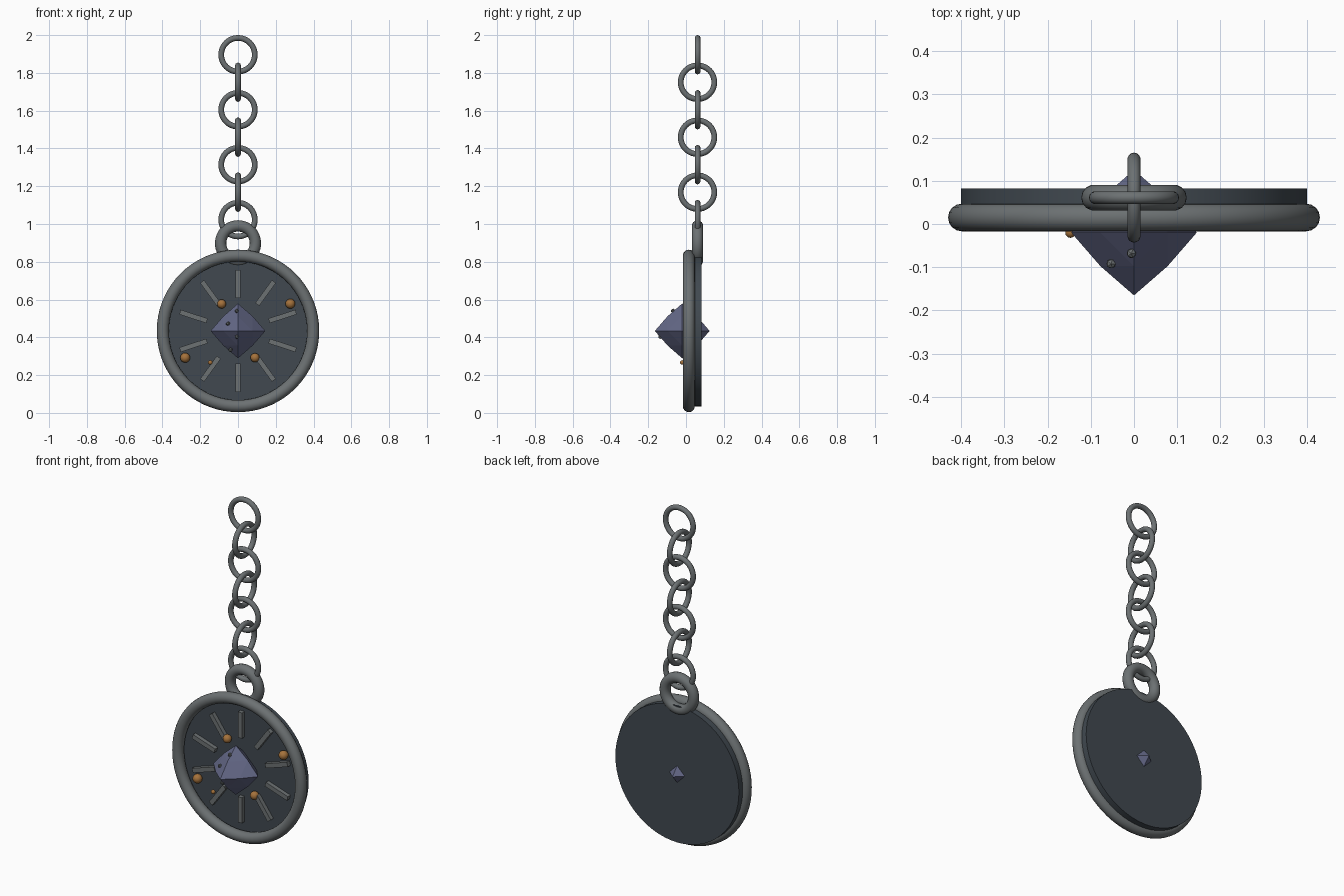
import bpy, bmesh, math
from mathutils import Vector

if "Cube" in bpy.data.objects:
    bpy.data.objects.remove(bpy.data.objects["Cube"])

CZ = 0.434      # height of the medallion centre
CY = 0.061      # depth of the chain and plate


def mat(name, col):
    m = bpy.data.materials.new(name)
    m.diffuse_color = (*col, 1)
    m.use_nodes = True
    m.node_tree.nodes["Principled BSDF"].inputs["Base Color"].default_value = m.diffuse_color
    return m


STEEL = mat("grey steel", (0.15, 0.165, 0.17))
PLATE = mat("dark slate", (0.052, 0.066, 0.08))
GEM = mat("violet blue crystal", (0.125, 0.137, 0.24))
COPPER = mat("copper", (0.38, 0.17, 0.045))


def finish(name, m, smooth=True):
    o = bpy.context.object
    o.name = name
    o.data.materials.append(m)
    if smooth:
        bpy.ops.object.shade_smooth_by_angle(angle=math.radians(35))
    return o


def ring(name, loc, major, minor, rot, seg=48, sides=14):
    bpy.ops.mesh.primitive_torus_add(location=loc, rotation=rot, major_radius=major,
                                     minor_radius=minor, major_segments=seg, minor_segments=sides)
    return finish(name, STEEL)


FACING = (math.pi / 2, 0, 0)
SIDEWAYS = (0, math.pi / 2, 0)

# medallion plate and rim
bpy.ops.mesh.primitive_cylinder_add(vertices=64, radius=0.4, depth=0.04,
                                    location=(0, 0.062, CZ), rotation=FACING)
finish("plate", PLATE)
ring("rim", (0, 0.015, CZ), 0.398, 0.032, FACING, 72, 16)

# hanging loop and chain of alternating links
ring("hanging_loop", (0, CY, 0.898), 0.092, 0.030, FACING)
for i in range(7):
    ring(f"chain_link_{i + 1}", (0, CY, 1.023 + i * 0.1455), 0.089, 0.015,
         SIDEWAYS if i % 2 else FACING)

# ten radial bars
for i in range(10):
    a = math.radians(90 + 36 * i)
    r = 0.248
    bpy.ops.mesh.primitive_cube_add(size=1, location=(r * math.cos(a), 0.032, CZ + r * math.sin(a)),
                                    rotation=(0, -a, 0))
    bpy.context.object.scale = (0.15, 0.03, 0.026)
    finish(f"radial_bar_{i + 1}", STEEL, False)

# crystal: octahedron with slightly bulged edge midpoints
bm = bmesh.new()
tips = [bm.verts.new(Vector(p) * 0.145) for p in
        ((1, 0, 0), (0, 1, 0), (-1, 0, 0), (0, -1, 0), (0, 0, 1), (0, 0, -1))]
for i in range(4):
    a, b = tips[i], tips[(i + 1) % 4]
    bm.faces.new((a, b, tips[4]))
    bm.faces.new((b, a, tips[5]))
bmesh.ops.subdivide_edges(bm, edges=bm.edges[:], cuts=1, use_grid_fill=True)
for v in bm.verts:
    if v.co.length < 0.12:
        v.co *= 1.07
me = bpy.data.meshes.new("crystal")
bm.to_mesh(me)
bm.free()
gem = bpy.data.objects.new("crystal", me)
gem.location = (0, -0.02, CZ)
me.materials.append(GEM)
bpy.context.collection.objects.link(gem)

# copper studs on the plate
for i, (x, y, z, r) in enumerate(((-0.087, 0.025, 0.577, 0.024), (0.277, 0.025, 0.578, 0.026),
                                  (-0.28, 0.025, 0.292, 0.026), (0.09, 0.025, 0.292, 0.024),
                                  (-0.147, -0.02, 0.267, 0.012))):
    bpy.ops.mesh.primitive_uv_sphere_add(segments=20, ring_count=12, radius=r, location=(x, y, z))
    finish(f"copper_stud_{i + 1}", COPPER)

# small stone chips on the crystal
for i, p in enumerate(((-0.053, -0.092, 0.472), (-0.006, -0.068, 0.540),
                       (-0.006, -0.136, 0.403), (-0.040, -0.050, 0.334))):
    bpy.ops.mesh.primitive_ico_sphere_add(subdivisions=1, radius=0.012, location=p)
    finish(f"stone_chip_{i + 1}", STEEL, False)
